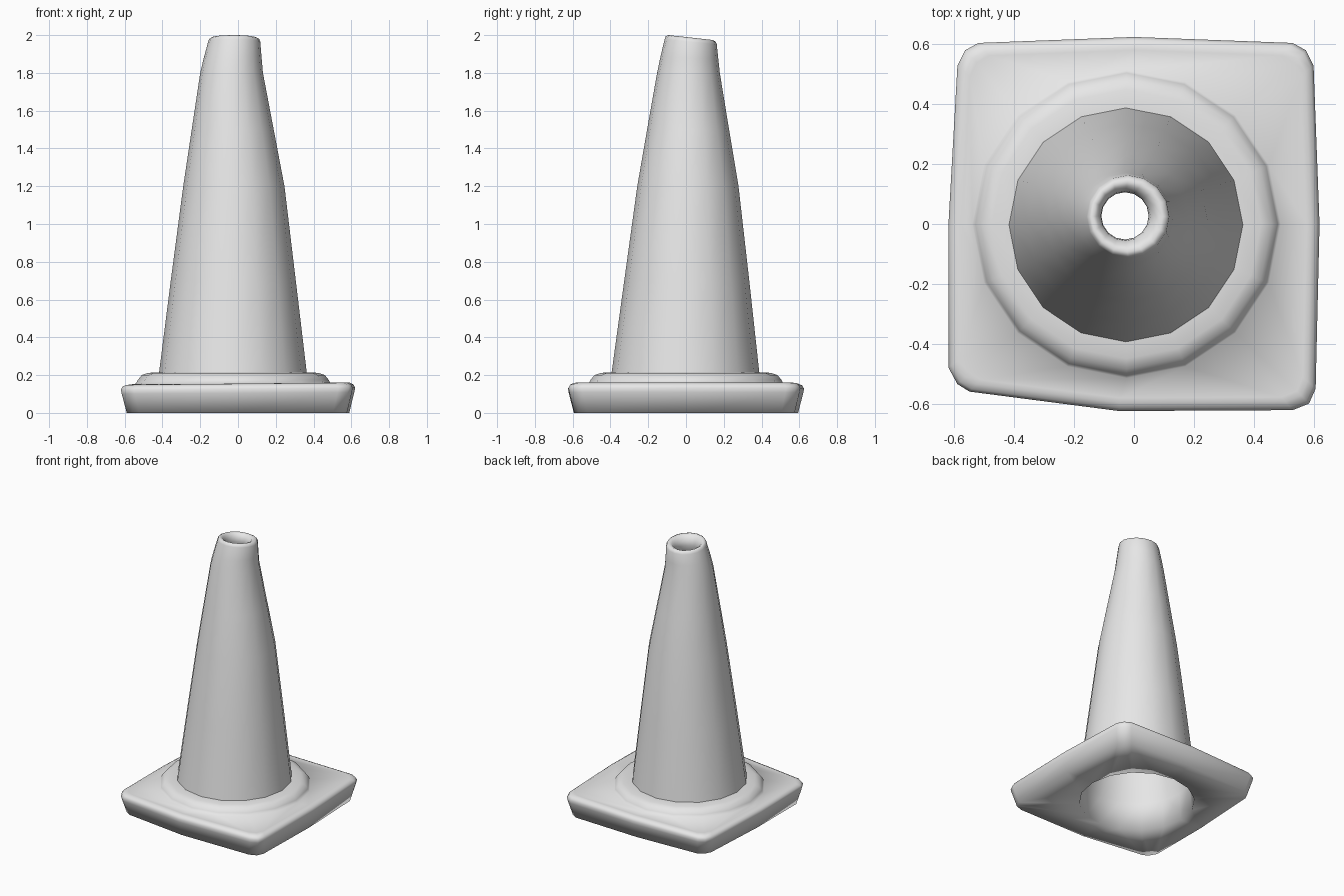
import bpy
import bmesh
import math

old = bpy.data.objects.get("Cube")
if old:
    bpy.data.objects.remove(old, do_unlink=True)

SIDES = 16

grey = bpy.data.materials.new("plain grey")
grey.use_nodes = True
grey.diffuse_color = (0.8, 0.8, 0.8, 1)
grey.node_tree.nodes["Principled BSDF"].inputs["Base Color"].default_value = (0.8, 0.8, 0.8, 1)


def circle(z, r, cx=-0.025, cy=0.0, tilt=0.0):
    """Ring of points, optionally sloping along y."""
    pts = []
    for i in range(SIDES):
        a = math.tau * i / SIDES
        y = r * math.sin(a)
        pts.append((cx + r * math.cos(a), cy + y, z - tilt * y))
    return pts


def loft(name, loops):
    """Skin a list of equal-length closed loops."""
    bm = bmesh.new()
    rings = [[bm.verts.new(p) for p in loop] for loop in loops]
    for a, b in zip(rings, rings[1:]):
        for i in range(SIDES):
            j = (i + 1) % SIDES
            bm.faces.new((a[i], a[j], b[j], b[i]))
    for f in bm.faces:
        f.smooth = True
    mesh = bpy.data.meshes.new(name)
    bm.to_mesh(mesh)
    bm.free()
    mesh.materials.append(grey)
    obj = bpy.data.objects.new(name, mesh)
    bpy.context.collection.objects.link(obj)
    return obj


# Worn square base outline, with softened corners
OUTLINE = [(0.62, 0), (0.6, 0.53), (0.575, 0.58), (0.53, 0.605),
           (0, 0.625), (-0.52, 0.605), (-0.565, 0.58), (-0.59, 0.53),
           (-0.62, 0), (-0.62, -0.48), (-0.59, -0.535), (-0.55, -0.56),
           (-0.05, -0.625), (0.53, -0.622), (0.585, -0.6), (0.607, -0.55)]


def square(z, scale):
    return [(x * scale, y * scale, z * (1 + 0.06 * x)) for x, y in OUTLINE]


# Base: inner lip, underside, sloped sides, top and raised collar
base_loops = [circle(0.2, 0.372), circle(0.0, 0.39)]
base_loops += [square(z, s) for z, s in
               [(0.0, 0.95), (0.105, 0.993), (0.128, 1.0), (0.145, 0.985),
                (0.154, 0.955), (0.155, 0.93)]]
base_loops += [circle(z, r) for z, r in
               [(0.155, 0.515), (0.175, 0.505), (0.2, 0.485),
                (0.212, 0.45), (0.215, 0.385)]]
loft("base", base_loops)

# Cone: outer wall, rounded sloping rim and inner wall (z, radius, x, y, tilt)
cone_profile = [
    (0.205, 0.392, -0.027, -0.003, 0),
    (0.7, 0.331, -0.025, 0.004, 0),
    (1.2, 0.268, -0.022, 0.01, 0),
    (1.5, 0.217, -0.028, 0.011, 0),
    (1.8, 0.166, -0.034, 0.013, 0),
    (1.88, 0.153, -0.028, 0.018, 0.04),
    (1.965, 0.138, -0.02, 0.025, 0.1),
    (1.98, 0.132, -0.02, 0.025, 0.11),
    (1.987, 0.118, -0.022, 0.025, 0.11),
    (1.978, 0.1, -0.025, 0.026, 0.11),
    (1.95, 0.083, -0.028, 0.027, 0.1),
    (1.92, 0.079, -0.03, 0.027, 0.06),
    (1.87, 0.095, -0.03, 0.025, 0),
    (1.78, 0.145, -0.03, 0.013, 0),
    (1.2, 0.25, -0.022, 0.01, 0),
    (0.2, 0.372, -0.025, 0, 0),
]
loft("cone", [circle(*row) for row in cone_profile])

# Turn all faces outward
for name in ("base", "cone"):
    mesh = bpy.data.objects[name].data
    mesh.update()
    bm = bmesh.new()
    bm.from_mesh(mesh)
    # The base skin and cone skin are both wound from inside to outside or back
    widest = max(bm.faces, key=lambda f: abs(f.calc_center_median().x)
                 if 0.1 < f.calc_center_median().z < 0.5 else 0)
    if name == "cone":
        bm.faces.ensure_lookup_table()
        widest = bm.faces[0]
    if widest.normal.dot(widest.calc_center_median()) < 0:
        bmesh.ops.reverse_faces(bm, faces=bm.faces[:])
    bm.to_mesh(mesh)
    bm.free()
